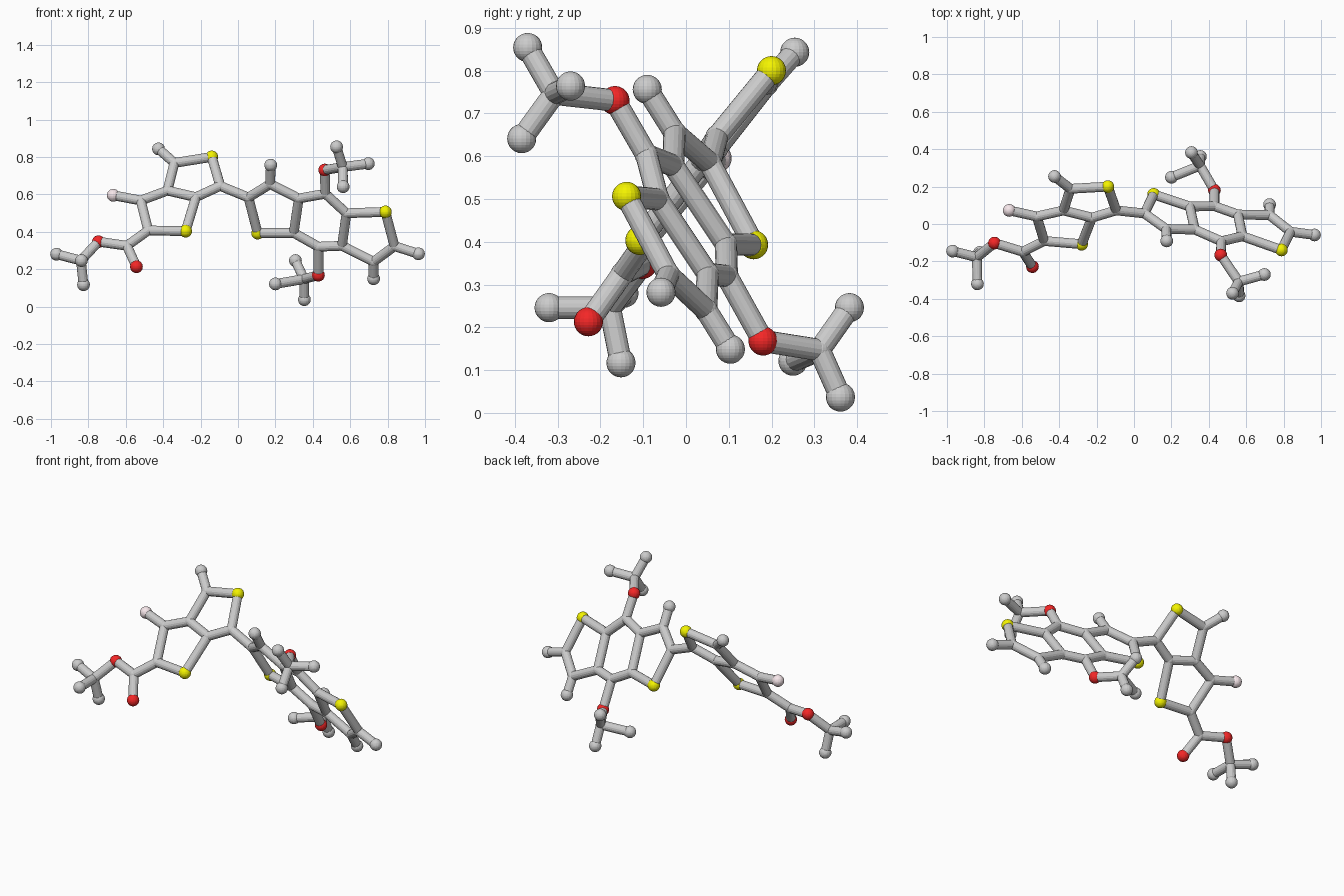
import bpy, bmesh
from mathutils import Vector, Matrix

if "Cube" in bpy.data.objects:
    bpy.data.objects.remove(bpy.data.objects["Cube"])

BALL, ROD, JOINT = 0.034, 0.026, 0.0275


# The two flat fused-ring systems each lie in a tilted plane: y from (x, z)
def left_plane(x, z):
    return Vector((x, -0.45 + 0.8 * z - 0.07 * x, z))


def right_plane(x, z):
    return Vector((x, 0.437 - 0.621 * z - 0.332 * x, z))


# Atoms: first letter gives the element (C carbon, S sulfur, O oxygen, F fluorine)
left_ring = {
    "C1": (-.425, .843), "C2": (-.34, .768), "S1": (-.14, .80), "C3": (-.095, .645),
    "C4": (-.225, .585), "C5": (-.377, .62), "C6": (-.52, .567), "F1": (-.667, .595),
    "C7": (-.48, .407), "S2": (-.28, .403), "C8": (-.594, .325),
}
right_ring = {
    "C11": (.056, .583), "S3": (.105, .393), "C12": (.172, .655), "C13": (.175, .756),
    "C14": (.325, .578), "C15": (.298, .394), "C16": (.467, .603), "C17": (.58, .499),
    "C18": (.556, .325), "C19": (.43, .32), "S4": (.788, .506), "C20": (.837, .323),
    "C21": (.965, .282), "C22": (.725, .24), "C23": (.725, .149),
}
side_groups = {
    # ester branch on the left
    "O1": (-.543, -.228, .213), "O2": (-.746, -.102, .347), "C31": (-.84, -.178, .246),
    "C32": (-.97, -.145, .28), "C33": (-.826, -.152, .117), "C34": (-.837, -.32, .246),
    # upper alkoxy branch
    "O3": (.464, -.166, .73), "C41": (.56, -.308, .746), "C42": (.527, -.37, .854),
    "C43": (.697, -.27, .764), "C44": (.562, -.384, .641),
    # lower alkoxy branch
    "O4": (.43, .18, .168), "C51": (.353, .312, .147), "C52": (.307, .382, .246),
    "C53": (.355, .361, .037), "C54": (.2, .25, .121),
}
atoms = {k: left_plane(*v) for k, v in left_ring.items()}
atoms.update({k: right_plane(*v) for k, v in right_ring.items()})
atoms.update({k: Vector(v) for k, v in side_groups.items()})

# Bonds as chains of neighbouring atoms
chains = [
    "C1 C2 S1 C3 C4 C5 C2", "C5 C6 C7 S2 C4", "C6 F1", "C7 C8 O1", "C8 O2 C31 C32", "C33 C31 C34",
    "C3 C11 S3 C15 C14 C12 C11", "C12 C13", "C14 C16 C17 C18 C19 C15", "C17 S4 C20 C22 C18",
    "C20 C21", "C22 C23", "C16 O3 C41 C42", "C43 C41 C44", "C19 O4 C51 C52", "C53 C51 C54",
]
bonds = [pair for c in chains for pair in zip(c.split(), c.split()[1:])]


def finish(name, bm, color=None):
    mesh = bpy.data.meshes.new(name)
    bm.to_mesh(mesh)
    bm.free()
    obj = bpy.data.objects.new(name, mesh)
    bpy.context.collection.objects.link(obj)
    if color:
        mat = bpy.data.materials.new(name + "_color")
        mat.diffuse_color = color
        mat.use_nodes = True
        mat.node_tree.nodes["Principled BSDF"].inputs["Base Color"].default_value = mat.diffuse_color
        mesh.materials.append(mat)


def balls(name, keys, radius, color=None):
    bm = bmesh.new()
    for k in keys:
        bmesh.ops.create_uvsphere(bm, u_segments=20, v_segments=14, radius=radius,
                                  matrix=Matrix.Translation(atoms[k]))
    finish(name, bm, color)


# Rods between atoms
bm = bmesh.new()
for a, b in bonds:
    d = atoms[b] - atoms[a]
    m = Matrix.Translation((atoms[a] + atoms[b]) / 2) @ d.to_track_quat('Z', 'Y').to_matrix().to_4x4()
    bmesh.ops.create_cone(bm, cap_ends=True, segments=16, radius1=ROD, radius2=ROD,
                          depth=d.length, matrix=m)
finish("bond_rods", bm)

# Balls: large on chain ends and coloured atoms, small at carbon joints
degree = {k: sum(k in pair for pair in bonds) for k in atoms}
carbon = [k for k in atoms if k[0] == "C"]
balls("carbon_end_balls", [k for k in carbon if degree[k] == 1], BALL)
balls("carbon_joints", [k for k in carbon if degree[k] > 1], JOINT)
for letter, name, color in (("S", "sulfur_balls", (.9, .9, .0, 1)),
                            ("O", "oxygen_balls", (.9, .02, .02, 1)),
                            ("F", "fluorine_ball", (.93, .8, .83, 1))):
    balls(name, [k for k in atoms if k[0] == letter], BALL, color)
